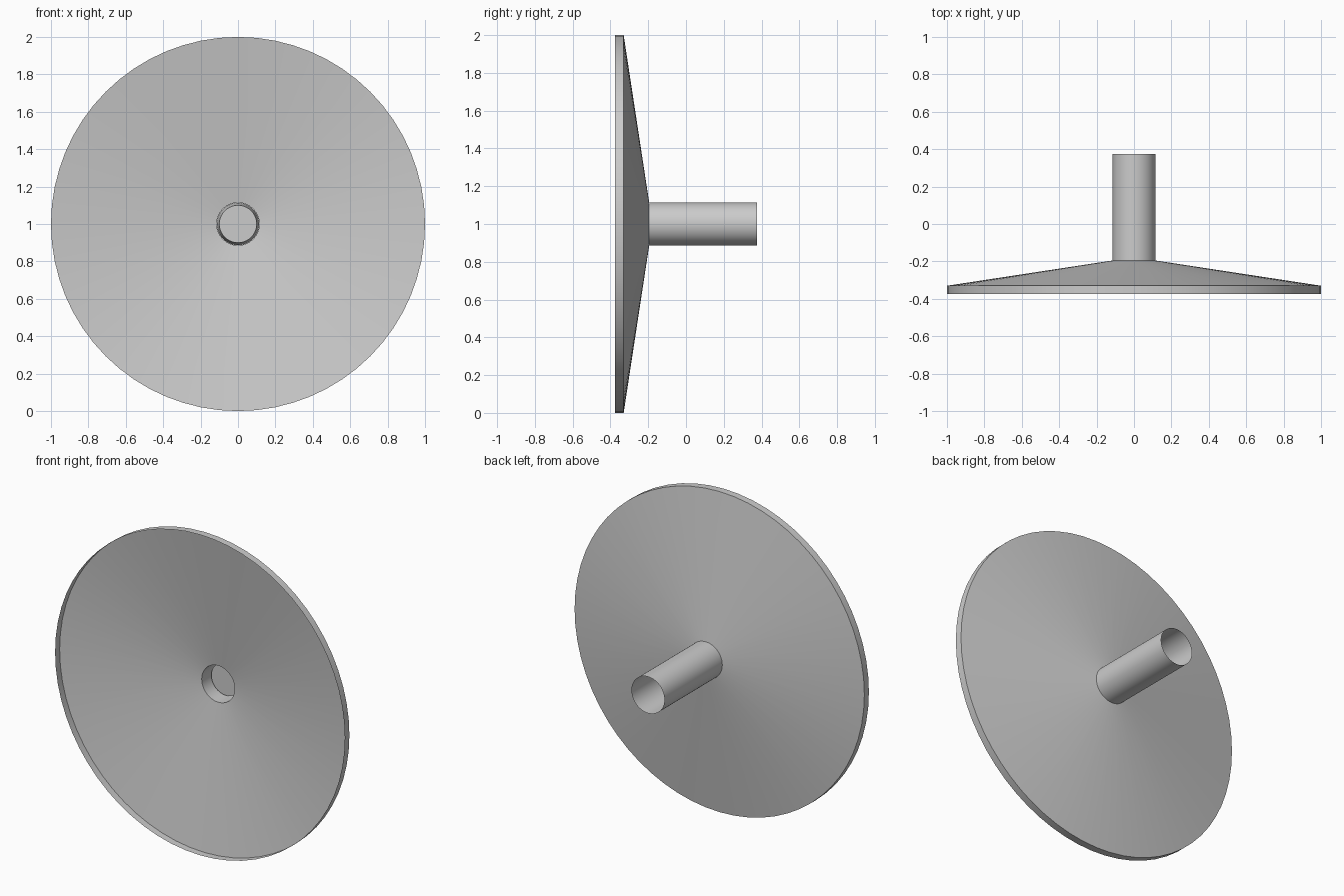
import bpy, bmesh
from math import cos, sin, pi, radians

cube = bpy.data.objects.get("Cube")
if cube:
    bpy.data.objects.remove(cube)

grey = bpy.data.materials.new("plain_grey")
grey.use_nodes = True
colour = (0.6, 0.6, 0.6, 1)
grey.diffuse_color = colour
grey.node_tree.nodes["Principled BSDF"].inputs["Base Color"].default_value = colour


def lathe(name, profile, caps=False, sides=64):
    """Turn (radius, y) points about the horizontal axis at z = 1."""
    bm = bmesh.new()
    rings = [[bm.verts.new((r * cos(2 * pi * i / sides), y, 1 + r * sin(2 * pi * i / sides)))
              for i in range(sides)] for r, y in profile]
    for a, b in zip(rings, rings[1:]):
        for i in range(sides):
            j = (i + 1) % sides
            bm.faces.new((a[i], a[j], b[j], b[i]))
    if caps:
        bm.faces.new(rings[0])
        bm.faces.new(rings[-1][::-1])
        bmesh.ops.recalc_face_normals(bm, faces=bm.faces)
    mesh = bpy.data.meshes.new(name)
    bm.to_mesh(mesh)
    bm.free()
    mesh.materials.append(grey)
    obj = bpy.data.objects.new(name, mesh)
    bpy.context.collection.objects.link(obj)
    bpy.ops.object.select_all(action="DESELECT")
    obj.select_set(True)
    bpy.context.view_layer.objects.active = obj
    bpy.ops.object.shade_smooth_by_angle(angle=radians(30))
    return obj


# Thin dish: upright rim band, then a shallow cone narrowing to the neck
lathe("dish", [(1, -0.375), (1, -0.33), (0.114, -0.195)])

# Open pipe behind the dish
lathe("pipe", [(0.114, -0.195), (0.114, 0.375)])

# Tapered plug closing the pipe just behind the dish
lathe("pipe_plug", [(0.1, -0.12), (0.113, -0.02)], caps=True)
